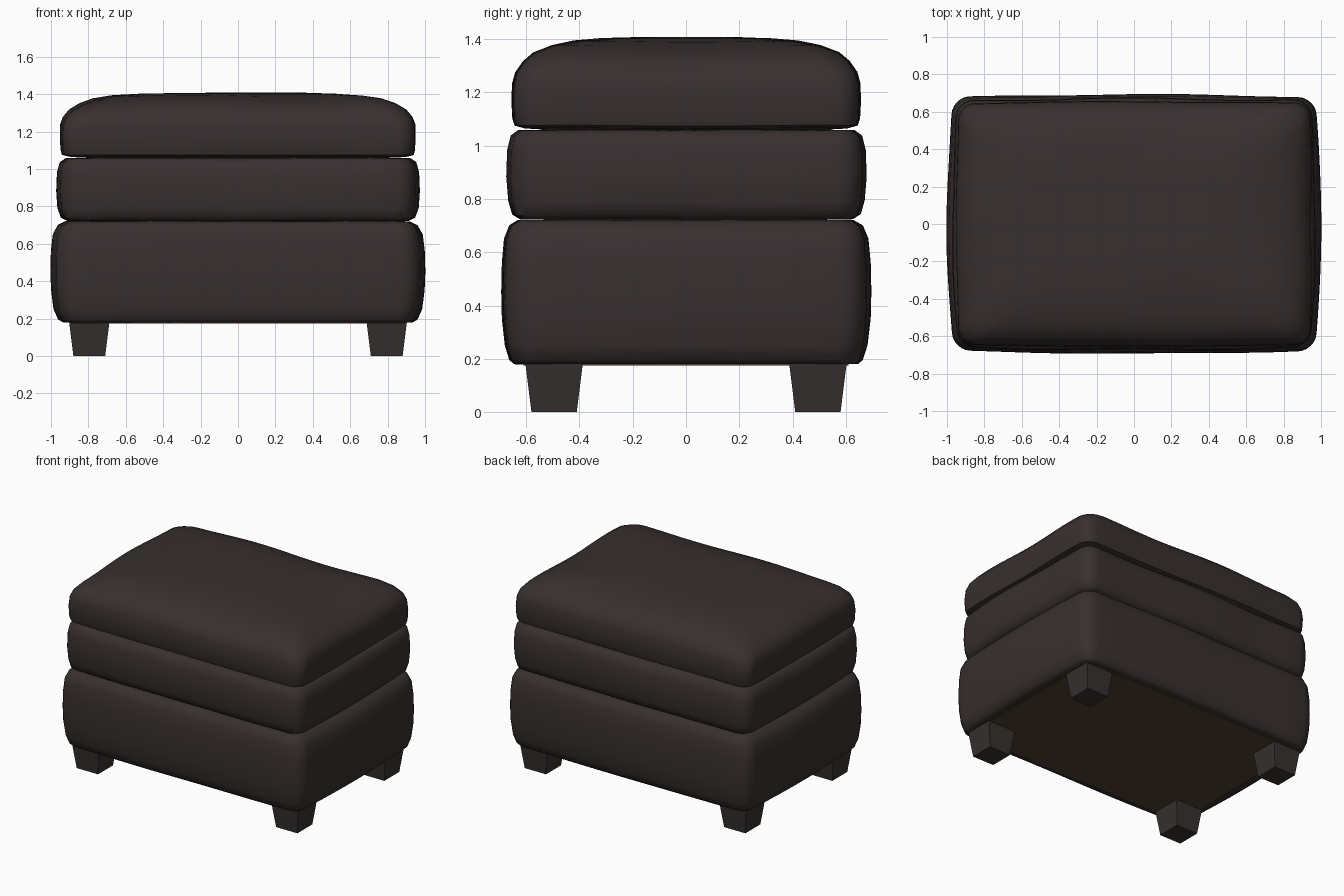
import bpy, bmesh
from math import sin, cos, pi

if "Cube" in bpy.data.objects:
    bpy.data.objects.remove(bpy.data.objects["Cube"])


def material(name, rgb):
    m = bpy.data.materials.new(name)
    m.use_nodes = True
    m.diffuse_color = (*rgb, 1)
    bsdf = m.node_tree.nodes["Principled BSDF"]
    bsdf.inputs["Base Color"].default_value = (*rgb, 1)
    bsdf.inputs["Roughness"].default_value = 0.6
    return m


leather = material("dark brown leather", (0.040, 0.029, 0.029))
wood = material("dark stained wood", (0.038, 0.030, 0.030))
lining = material("brown underside cloth", (0.080, 0.050, 0.030))


def ring(hx, hy, r, bulge_x, bulge_y):
    """Rounded rectangle whose four sides bow outwards."""
    corners = []
    for q, (sx, sy) in enumerate([(1, 1), (-1, 1), (-1, -1), (1, -1)]):
        for i in range(7):
            a = (q + i / 6) * pi / 2
            corners.append((sx * (hx - r) + r * cos(a), sy * (hy - r) + r * sin(a)))
    pts = []
    for i, (x, y) in enumerate(corners):
        pts.append((x, y))
        if i % 7 == 6:
            nx, ny = corners[(i + 1) % len(corners)]
            pts += [(x + (nx - x) * t / 14, y + (ny - y) * t / 14) for t in range(1, 14)]
    return [(x + x / hx * bulge_x * (1 - (y / hy) ** 2),
             y + y / hy * bulge_y * (1 - (x / hx) ** 2)) for x, y in pts]


def finish(name, bm, mat, angle):
    bmesh.ops.recalc_face_normals(bm, faces=bm.faces)
    me = bpy.data.meshes.new(name)
    bm.to_mesh(me)
    bm.free()
    me.materials.append(mat)
    ob = bpy.data.objects.new(name, me)
    bpy.context.collection.objects.link(ob)
    if angle:
        bpy.ops.object.select_all(action="DESELECT")
        ob.select_set(True)
        bpy.context.view_layer.objects.active = ob
        bpy.ops.object.shade_smooth_by_angle(angle=angle)
    return ob


def cushion(name, profile, bulge_x, bulge_y, phase, wave=0.004):
    """Stack rings of (half x, half y, z, corner radius), with soft creases."""
    bm = bmesh.new()
    loops = []
    for k, (hx, hy, z, r) in enumerate(profile):
        k_mid = sin(pi * k / (len(profile) - 1))
        pts = ring(hx, hy, r, bulge_x * (0.4 + 0.6 * k_mid), bulge_y * (0.4 + 0.6 * k_mid))
        loop = []
        for x, y in pts:
            w = wave * sin(6 * x + phase) * cos(7 * y + phase)
            loop.append(bm.verts.new((x * (1 + w), y * (1 + 2 * w), z + w * k_mid)))
        loops.append(loop)
    n = len(loops[0])
    for a, b in zip(loops, loops[1:]):
        for i in range(n):
            bm.faces.new((a[i], a[(i + 1) % n], b[(i + 1) % n], b[i]))
    bm.faces.new(loops[0])
    bm.faces.new(loops[-1])
    return finish(name, bm, leather, 0.8)


# Upholstered base
cushion("base", [
    (0.88, 0.60, 0.18, 0.07), (0.915, 0.635, 0.18, 0.07), (0.935, 0.65, 0.195, 0.08),
    (0.955, 0.665, 0.25, 0.09), (0.965, 0.675, 0.35, 0.09), (0.968, 0.677, 0.45, 0.09),
    (0.966, 0.675, 0.56, 0.09), (0.958, 0.668, 0.65, 0.09), (0.935, 0.65, 0.70, 0.08),
    (0.90, 0.62, 0.72, 0.07), (0.80, 0.52, 0.722, 0.06)], 0.033, 0.016, 0.5)

# Middle cushion
cushion("middle_cushion", [
    (0.80, 0.52, 0.722, 0.06), (0.90, 0.615, 0.724, 0.07), (0.925, 0.64, 0.74, 0.08),
    (0.94, 0.653, 0.79, 0.09), (0.945, 0.66, 0.88, 0.09), (0.942, 0.657, 0.98, 0.09),
    (0.93, 0.645, 1.035, 0.08), (0.905, 0.62, 1.057, 0.07),
    (0.80, 0.52, 1.06, 0.06)], 0.026, 0.013, 1.7)

# Crowned seat cushion with an undercut lower edge
cushion("seat_cushion", [
    (0.80, 0.52, 1.06, 0.06), (0.89, 0.60, 1.065, 0.07), (0.93, 0.635, 1.075, 0.08),
    (0.935, 0.643, 1.10, 0.08), (0.938, 0.646, 1.17, 0.08), (0.936, 0.642, 1.235, 0.09),
    (0.92, 0.63, 1.275, 0.09), (0.885, 0.60, 1.315, 0.10), (0.83, 0.56, 1.347, 0.11),
    (0.76, 0.49, 1.373, 0.12), (0.66, 0.41, 1.391, 0.13), (0.52, 0.31, 1.402, 0.13),
    (0.34, 0.20, 1.407, 0.12), (0.14, 0.09, 1.408, 0.07)], 0.014, 0.011, 3.0, 0.006)

# Cloth panel underneath
bm = bmesh.new()
bmesh.ops.create_cube(bm, size=1)
for v in bm.verts:
    v.co = (v.co.x * 1.78, v.co.y * 1.22, 0.178 + v.co.z * 0.006)
finish("underside_panel", bm, lining, 0)

# Tapered feet
for side, sx in (("left", 1), ("right", -1)):
    for end, sy in (("front", -1), ("back", 1)):
        bm = bmesh.new()
        bmesh.ops.create_cube(bm, size=1)
        for v in bm.verts:
            top = v.co.z > 0
            w = 0.215 if top else 0.17
            v.co = (sx * 0.795 + v.co.x * w, sy * 0.495 + v.co.y * w, 0.18 if top else 0)
        finish(f"{end}_{side}_foot", bm, wood, 0)
